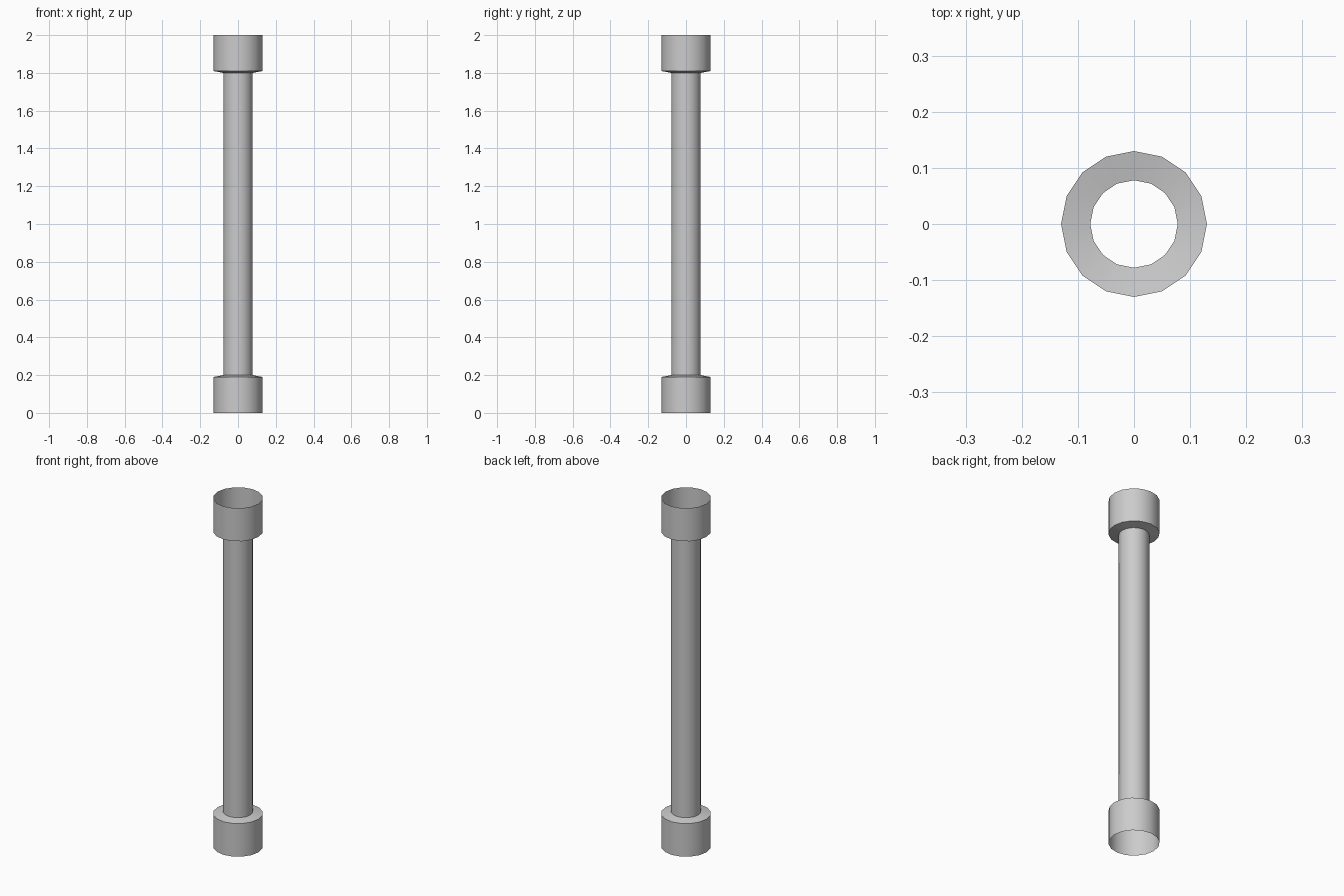
import bpy, bmesh, math

if "Cube" in bpy.data.objects:
    bpy.data.objects.remove(bpy.data.objects["Cube"])

SIDES = 16


def lathe(name, profile):
    """Open thin-walled surface of revolution from (radius, z) points."""
    bm = bmesh.new()
    rings = []
    for r, z in profile:
        rings.append([bm.verts.new((r * math.cos(2 * math.pi * i / SIDES),
                                    r * math.sin(2 * math.pi * i / SIDES), z))
                      for i in range(SIDES)])
    for lo, hi in zip(rings, rings[1:]):
        for i in range(SIDES):
            j = (i + 1) % SIDES
            bm.faces.new((lo[i], lo[j], hi[j], hi[i]))
    mesh = bpy.data.meshes.new(name)
    bm.to_mesh(mesh)
    bm.free()
    obj = bpy.data.objects.new(name, mesh)
    bpy.context.collection.objects.link(obj)
    bpy.ops.object.select_all(action='DESELECT')
    obj.select_set(True)
    bpy.context.view_layer.objects.active = obj
    bpy.ops.object.shade_smooth_by_angle(angle=math.radians(40))
    return obj


# Half profile: open collar, slightly sloped shoulder, start of the tube
lower = [(0.13, 0.0), (0.13, 0.19), (0.078, 0.2)]
# Mirror it about mid height to get the upper collar
upper = [(r, 2.0 - z) for r, z in reversed(lower)]

# Straight pipe with a socket collar at each end
lathe("pipe_with_collars", lower + upper)
